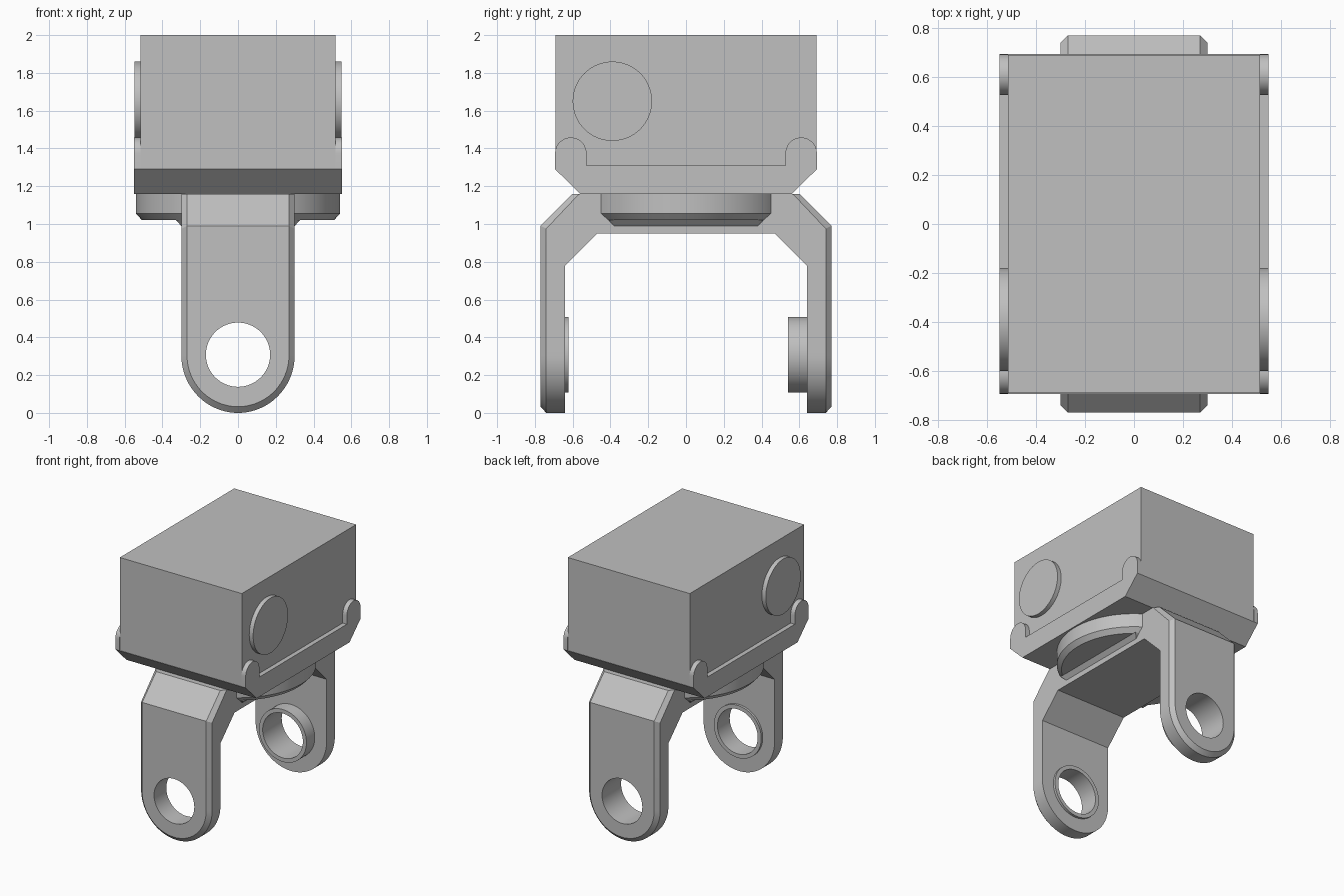
import bpy, bmesh
from math import sin, cos, pi, radians
from mathutils import Matrix

if "Cube" in bpy.data.objects:
    bpy.data.objects.remove(bpy.data.objects["Cube"], do_unlink=True)

grey = bpy.data.materials.new("matte_grey")
grey.use_nodes = True
colour = (0.53, 0.53, 0.53, 1)
grey.diffuse_color = colour
grey.node_tree.nodes["Principled BSDF"].inputs["Base Color"].default_value = colour


def finish(name, bm):
    bmesh.ops.remove_doubles(bm, verts=bm.verts, dist=1e-5)
    bmesh.ops.dissolve_limit(bm, angle_limit=0.01, verts=bm.verts, edges=bm.edges)
    bmesh.ops.recalc_face_normals(bm, faces=bm.faces)
    mesh = bpy.data.meshes.new(name)
    bm.to_mesh(mesh)
    bm.free()
    mesh.materials.append(grey)
    obj = bpy.data.objects.new(name, mesh)
    bpy.context.collection.objects.link(obj)
    return obj


def loft(name, rings):
    """Skin closed rings of equal length and cap both ends."""
    bm = bmesh.new()
    rows = [[bm.verts.new(p) for p in ring] for ring in rings]
    n = len(rows[0])
    for a, b in zip(rows, rows[1:]):
        for i in range(n):
            j = (i + 1) % n
            bm.faces.new((a[i], a[j], b[j], b[i]))
    bm.faces.new(rows[0])
    bm.faces.new(rows[-1])
    return finish(name, bm)


def block(name, x, y, z0, z1):
    rect = ((-x, -y), (x, -y), (x, y), (-x, y))
    return loft(name, [[(px, py, z) for px, py in rect] for z in (z0, z1)])


def cylinder(name, radius, axis, start, end, a, b):
    """Cylinder along x or y; a, b give its centre on the other axes."""
    def point(t, s):
        u, v = a + radius * cos(t), b + radius * sin(t)
        return (s, u, v) if axis == "x" else (u, s, v)
    angles = [2 * pi * i / 64 for i in range(64)]
    return loft(name, [[point(t, s) for t in angles] for s in (start, end)])


def cut(obj, cutter):
    mod = obj.modifiers.new("cut", "BOOLEAN")
    mod.operation = "DIFFERENCE"
    mod.solver = "EXACT"
    mod.object = cutter
    bpy.context.view_layer.objects.active = obj
    bpy.ops.object.modifier_apply(modifier=mod.name)


def smooth(*objs):
    bpy.ops.object.select_all(action="DESELECT")
    for obj in objs:
        obj.select_set(True)
    bpy.context.view_layer.objects.active = objs[0]
    bpy.ops.object.shade_smooth_by_angle(angle=radians(25))


# Housing box
block("housing", 0.515, 0.69, 1.29, 2.0)

# Cradle: side outline with rounded ears, slotted to hold the housing
ear = [(0.61 + 0.083 * cos(t), 1.375 + 0.083 * sin(t))
       for t in (pi * i / 20 for i in range(21))]
half = [(0.56, 1.16), (0.693, 1.29)] + ear + [(0.527, 1.31)]
outline = half + [(-y, z) for y, z in reversed(half)]
cradle = loft("cradle", [[(x, y, z) for y, z in outline] for x in (-0.55, 0.55)])
slot = block("slot_cutter", 0.515, 0.9, 1.29, 1.7)
cut(cradle, slot)

# Round side caps
caps = [cylinder("side_cap_" + side, 0.21, "x", s * 0.5, s * 0.548, -0.39, 1.65)
        for side, s in (("left", 1), ("right", -1))]

# Turntable with chamfered lower rim, and the flared neck below it
turntable = loft("turntable", [
    [(r * cos(t), r * sin(t), z) for t in (2 * pi * i / 96 for i in range(96))]
    for r, z in ((0.54, 1.16), (0.54, 1.055), (0.508, 1.02))])
loft("turntable_neck", [
    [(-x, -y, z), (x, -y, z), (x, y, z), (-x, y, z)]
    for x, y, z in ((0.3, 0.38, 0.99), (0.33, 0.41, 1.021))])


# Yoke: six-point section with chamfered outer edges, swept foot to foot
def section(w, wo, inner, mid, outer):
    return [(-w, *inner), (-w, *mid), (-wo, *outer),
            (wo, *outer), (w, *mid), (w, *inner)]


AXLE = 0.305
stations = [section(0.3, 0.27, (0.47, 0.95), (0.565, 1.16), (0.6, 1.16)),
            section(0.3, 0.27, (0.64, 0.78), (0.74, 0.975), (0.77, 0.99))]
for i in range(25):
    t = pi / 2 * i / 24
    r, ro = 0.305, 0.272
    low, low_o = AXLE - r * sin(t), AXLE - ro * sin(t)
    stations.append(section(0.3 * cos(t), 0.27 * cos(t),
                            (0.64, low), (0.74, low), (0.77, low_o)))
mirrored = [[(x, -y, z) for x, y, z in ring] for ring in stations]
yoke = loft("yoke", list(reversed(stations)) + mirrored)

# Axle bosses: a thin lip inside the front leg, a deep one inside the back leg
front_boss = cylinder("front_boss", 0.2, "y", -0.645, -0.622, 0, AXLE + 0.003)
back_boss = cylinder("back_boss", 0.2, "y", 0.54, 0.645, 0, AXLE + 0.003)

# Axle hole through legs and bosses
hole = cylinder("hole_cutter", 0.17, "y", -1, 1, 0, AXLE + 0.003)
for part in (yoke, front_boss, back_boss):
    cut(part, hole)

for helper in (slot, hole):
    bpy.data.objects.remove(helper, do_unlink=True)
smooth(cradle, turntable, yoke, front_boss, back_boss, *caps)
